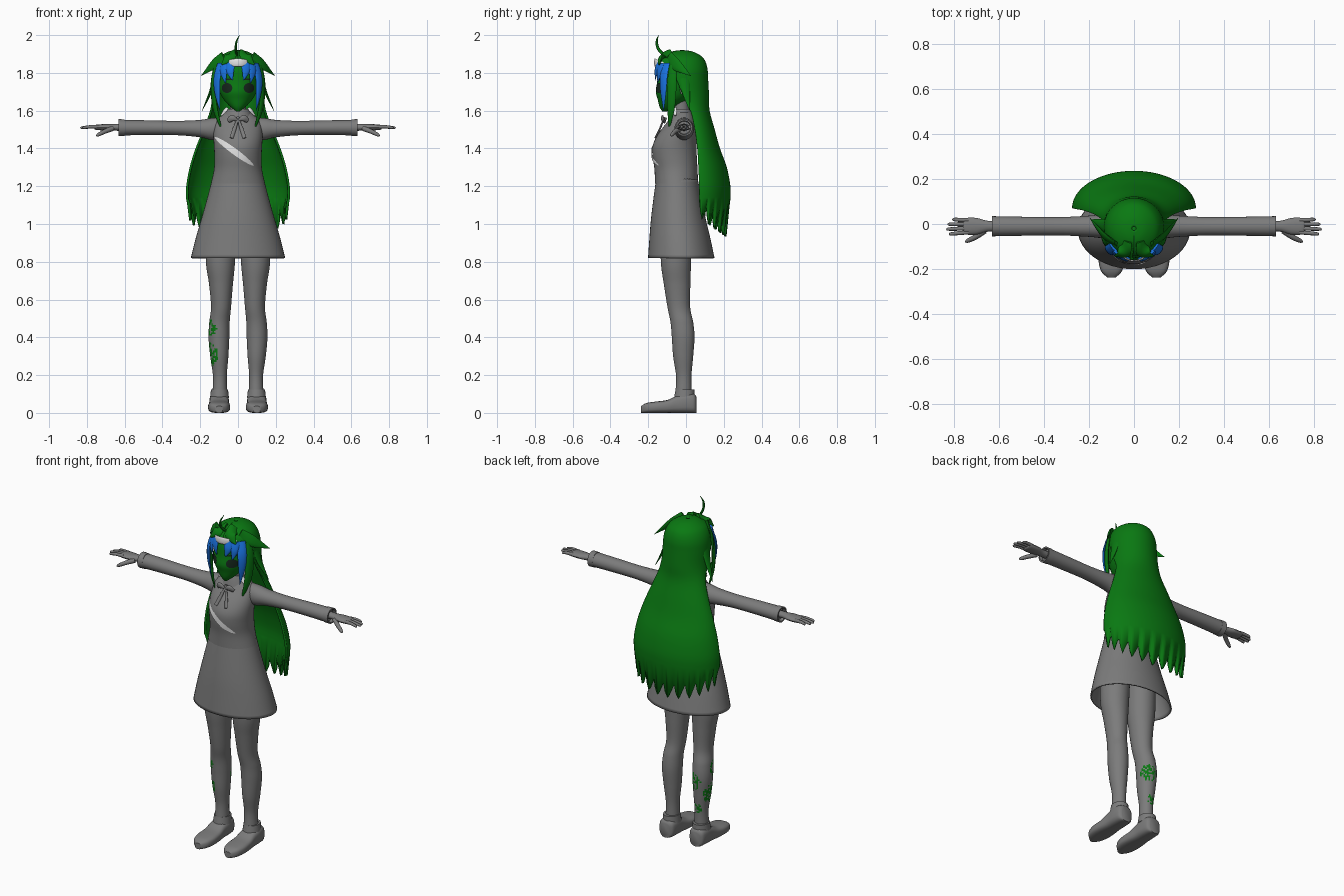
import bpy, bmesh, math, random
from mathutils import Vector

random.seed(4)
if "Cube" in bpy.data.objects:
    bpy.data.objects.remove(bpy.data.objects["Cube"])

X, Y, Z = Vector((1, 0, 0)), Vector((0, 1, 0)), Vector((0, 0, 1))
made = []


def material(name, rgb):
    m = bpy.data.materials.new(name)
    m.use_nodes = True
    m.diffuse_color = (*rgb, 1)
    m.node_tree.nodes["Principled BSDF"].inputs["Base Color"].default_value = (*rgb, 1)
    return m


GREY = material("cloth grey", (0.2, 0.2, 0.2))
GREEN = material("hair green", (0.003, 0.19, 0.006))
BLUE = material("fringe blue", (0.01, 0.17, 0.75))
WHITE = material("pale white", (0.8, 0.8, 0.8))
DARK = material("eye dark", (0.008, 0.02, 0.012))


def build(name, verts, faces, *mats):
    mesh = bpy.data.meshes.new(name)
    mesh.from_pydata(verts, [], faces)
    bm = bmesh.new()
    bm.from_mesh(mesh)
    bmesh.ops.recalc_face_normals(bm, faces=bm.faces)
    bm.to_mesh(mesh)
    bm.free()
    for m in mats:
        mesh.materials.append(m)
    ob = bpy.data.objects.new(name, mesh)
    bpy.context.collection.objects.link(ob)
    made.append(ob)
    return ob


def smooth_path(pts, steps):
    """Catmull-Rom interpolation of rows of numbers."""
    rows = []
    for i in range(len(pts) - 1):
        a, b, c, d = pts[max(i - 1, 0)], pts[i], pts[i + 1], pts[min(i + 2, len(pts) - 1)]
        for k in range(steps):
            t = k / steps
            rows.append([q + t / 2 * (r - p + t * (2 * p - 5 * q + 4 * r - s + t * (3 * (q - r) + s - p)))
                         for p, q, r, s in zip(a, b, c, d)])
    return rows + [list(pts[-1])]


def tube(name, pts, mats, out=None, axis=None, seg=24, steps=4, square=1, caps=True):
    """Loft elliptical sections; each point is x, y, z, half width, half depth."""
    rows = smooth_path(pts, steps)
    verts, faces = [], []
    for i, (x, y, z, w, d) in enumerate(rows):
        c = Vector((x, y, z))
        tan = axis or Vector(rows[min(i + 1, len(rows) - 1)][:3]) - Vector(rows[max(i - 1, 0)][:3])
        side = tan.cross(out or Vector((x, y + 0.02, 0))).normalized()
        up = side.cross(tan).normalized()
        for k in range(seg):
            a = math.tau * k / seg
            u, v = math.cos(a), math.sin(a)
            verts.append(c + side * w * math.copysign(abs(u) ** square, u)
                         + up * d * math.copysign(abs(v) ** square, v))
    for i in range(len(rows) - 1):
        for k in range(seg):
            n = (k + 1) % seg
            faces.append((i * seg + k, i * seg + n, (i + 1) * seg + n, (i + 1) * seg + k))
    if caps:
        faces += [tuple(range(seg)), tuple(range(len(verts) - seg, len(verts)))]
    return build(name, verts, faces, *mats)


def column(name, pts, mats, x=0, **kw):
    """Upright loft; each point is z, centre y, half width, half depth."""
    return tube(name, [(x, cy, z, w, d) for z, cy, w, d in pts], mats, out=-Y, axis=Z, **kw)


def front_y(pts, x, z):
    """Depth of the front of an upright loft."""
    rows = smooth_path(pts, 8)
    _, cy, w, d = min(rows, key=lambda r: abs(r[0] - z))
    return cy - d * math.sqrt(max(0, 1 - (x / w) ** 2))


def patch(name, start, end, width, power, pts, mat, n=18):
    """Thin painted shape lying on the front of a loft."""
    verts, faces = [], []
    for i in range(n + 1):
        u = i / n
        x, z = (start[j] + (end[j] - start[j]) * u for j in (0, 1))
        h = width * (4 * u * (1 - u)) ** power
        verts += [(x, front_y(pts, x, z + k * h) - 0.005, z + k * h) for k in (-1, 0, 1)]
        if i:
            a = 3 * i
            faces += [(a - 3 + j, a + j, a + j + 1, a - 2 + j) for j in (0, 1)]
    build(name, verts, faces, mat)


# Torso, skirt, neck and collar
TORSO = [(1.215, -.05, .143, .114), (1.29, -.053, .127, .114), (1.36, -.06, .125, .117),
         (1.42, -.06, .128, .115), (1.48, -.045, .13, .1), (1.54, -.025, .12, .075),
         (1.58, -.02, .08, .055), (1.6, -.02, .05, .04)]
column("jacket", TORSO, [GREY], seg=40)
patch("chest_stripe", (-.125, 1.46), (.085, 1.31), .02, .6, TORSO, WHITE)
skirt = column("skirt", [(.82, -.025, .25, .176), (.92, -.032, .225, .162), (1.02, -.04, .196, .146),
                         (1.13, -.045, .165, .128), (1.24, -.048, .136, .11)], [GREY], seg=48, caps=False)
skirt.modifiers.new("cloth", "SOLIDIFY").thickness = .008
column("neck", [(1.52, -.02, .045, .045), (1.66, -.03, .042, .042)], [GREY])
column("collar", [(1.55, -.025, .085, .07), (1.585, -.025, .068, .06), (1.61, -.02, .06, .055)], [GREY])

# Ribbon at the throat
tube("ribbon_knot", [(0, -.11, 1.565, .012, .01), (0, -.12, 1.535, .012, .01)], [GREY], out=-Y, seg=10)

# Head and face
HEAD = [(1.595, -.115, .008, .01), (1.62, -.095, .04, .045), (1.66, -.068, .077, .082),
        (1.70, -.052, .097, .108), (1.75, -.037, .11, .116), (1.82, -.03, .112, .116),
        (1.87, -.028, .085, .09), (1.9, -.028, .02, .02)]
column("head", HEAD, [GREEN], seg=36)

LEG = [(.07, -.015, .04, .045), (.12, -.013, .038, .042), (.2, -.012, .037, .041), (.3, -.015, .048, .053),
       (.4, -.015, .055, .06), (.48, -.022, .054, .06), (.56, -.038, .053, .06), (.68, -.047, .063, .07),
       (.8, -.053, .077, .08), (.98, -.05, .08, .085)]
LEG_X = [.095, .096, .096, .099, .101, .098, .09, .09, .093, .09]
SPOTS = [((-.15, -.05, .45), .045), ((-.15, -.03, .31), .06), ((-.075, .035, .38), .05), ((-.1, .04, .22), .03)]

for s, label in ((1, "left"), (-1, "right")):
    # Legs, with blotches on the right one
    leg = tube(label + "_leg", [(s * x, y, z, w, d) for x, (z, y, w, d) in zip(LEG_X, LEG)],
               [GREY, GREEN], out=-Y, axis=Z, seg=36, steps=10)
    if s < 0:
        for p in leg.data.polygons:
            near = any((p.center - Vector(c)).length < r for c, r in SPOTS)
            p.material_index = int(near and random.random() < .65)

    # Shoes
    shoe = [(.055, .03, .085), (.042, .046, .1), (0, .052, .105), (-.05, .052, .09), (-.1, .056, .068),
            (-.16, .058, .06), (-.21, .046, .052), (-.238, .018, .036)]
    tube(label + "_shoe", [(s * .1, y, h / 2, w, h / 2) for y, w, h in shoe], [GREY],
         out=Z, axis=-Y, square=.65)
    column(label + "_shoe_collar", [(.08, -.008, .05, .055), (.125, -.005, .045, .05)], [GREY], x=s * .098)

    # Sleeves with open cuffs
    sleeve = [(.07, 1.505, .045, .06), (.14, 1.503, .052, .058), (.2, 1.505, .047, .046),
              (.32, 1.508, .041, .038), (.48, 1.51, .042, .039), (.615, 1.51, .044, .041)]
    tube(label + "_sleeve", [(s * x, -.01, z, w, d) for x, z, w, d in sleeve], [GREY], out=Z, axis=X)
    tube(label + "_cuff", [(s * x, -.01, 1.51, r, r) for x, r in ((.6, .044), (.632, .045), (.632, .037), (.6, .03))],
         [GREY], out=Z, axis=X, steps=1)

    # Hands
    tube(label + "_palm", [(s * x, -.01, 1.512, w, d) for x, w, d in
                           ((.59, .024, .02), (.65, .024, .018), (.7, .037, .017), (.75, .036, .014), (.76, .02, .008))],
         [GREY], out=Z, axis=X, seg=16)
    for i, tip in enumerate((.822, .833, .828, .808)):
        y = -.037 + .018 * i
        tube(f"{label}_finger_{i + 1}", [(s * .735, y, 1.514, .009, .01), (s * .78, y * 1.1, 1.515, .009, .009),
                                         (s * (tip - .006), y * 1.2, 1.51, .007, .007), (s * tip, y * 1.2, 1.509, .002, .002)],
             [GREY], out=Z, seg=10)
    tube(label + "_thumb", [(s * .665, -.03, 1.505, .014, .014), (s * .705, -.058, 1.49, .012, .012),
                            (s * .74, -.075, 1.472, .009, .009), (s * .75, -.08, 1.466, .002, .002)],
         [GREY], out=Z, seg=10)

    # Bow loops, tails and pale collar corners
    tube(label + "_bow_loop", [(s * .005, -.122, 1.55, .006, .006), (s * .03, -.125, 1.56, .017, .008),
                               (s * .052, -.115, 1.545, .012, .006)], [GREY], out=-Y, seg=10)
    tube(label + "_bow_tail", [(s * .005, -.122, 1.545, .006, .005), (s * .02, -.14, 1.5, .01, .005),
                               (s * .035, -.163, 1.455, .01, .004)], [GREY], out=-Y, seg=10)
    tube(label + "_collar_corner", [(s * .055, -.06, 1.615, .008, .004), (s * .07, -.06, 1.6, .014, .004),
                                    (s * .088, -.055, 1.575, .006, .004)], [WHITE], seg=8)

    # Eyes and ears
    patch(label + "_eye", (s * .03, 1.72), (s * .086, 1.72), .026, .5, HEAD, DARK)
    patch(label + "_brow", (s * .025, 1.765), (s * .08, 1.768), .004, .5, HEAD, DARK)
    tube(label + "_ear", [(s * .108, -.02, 1.69, .008, .006), (s * .116, -.015, 1.72, .018, .01),
                          (s * .118, -.005, 1.76, .012, .006)], [WHITE], seg=12)

    # Blue fringe and green locks, tapering to points
    locks = [
        ("fringe_inner", BLUE, [(.04, -.147, 1.855, .024, .006), (.042, -.157, 1.81, .022, .007), (.028, -.163, 1.76, .001, .001)]),
        ("fringe_middle", BLUE, [(.07, -.132, 1.85, .026, .006), (.076, -.142, 1.8, .021, .007), (.066, -.15, 1.745, .001, .001)]),
        ("fringe_outer", BLUE, [(.092, -.105, 1.85, .025, .006), (.11, -.118, 1.78, .026, .009),
                                (.11, -.12, 1.7, .02, .009), (.095, -.118, 1.595, .001, .001)]),
        ("long_lock", GREEN, [(.118, -.07, 1.84, .02, .007), (.131, -.075, 1.74, .027, .01),
                              (.12, -.08, 1.61, .022, .01), (.085, -.09, 1.495, .001, .001)]),
        ("upper_wing", GREEN, [(.075, -.09, 1.885, .03, .008), (.135, -.05, 1.84, .03, .008), (.195, .025, 1.785, .001, .001)]),
        ("lower_wing", GREEN, [(.125, -.01, 1.78, .03, .008), (.145, .0, 1.7, .022, .008), (.19, .02, 1.6, .001, .001)]),
        ("crown_lock", GREEN, [(.03, -.075, 1.905, .03, .012), (.045, -.13, 1.882, .032, .012), (.085, -.142, 1.845, .004, .004)]),
    ]
    for part, mat, pts in locks:
        tube(f"{label}_{part}", [(s * p[0], *p[1:]) for p in pts], [mat], seg=10, steps=6)

# Hair band
band = [(.092 * math.sin(a), -.03 - .135 * math.cos(a), 1.822 + .033 * math.cos(a * 1.1), .019 * math.cos(a) + .002, .004)
        for a in (i * .2 - 1.2 for i in range(13))]
tube("hair_band", band, [WHITE], seg=10, steps=2)

# Cowlick
tube("cowlick", [(-.005, -.11, 1.89, .008, .006), (-.012, -.145, 1.925, .008, .006),
                 (-.008, -.155, 1.965, .006, .005), (.008, -.145, 2.0, .001, .001)], [GREEN], out=X, seg=8, steps=6)

# Crown and long back hair: height, half width, centre y, half depth, arc in degrees
MANE = [(1.92, .01, -.02, .01, 180), (1.913, .05, -.02, .055, 180), (1.89, .092, -.02, .1, 180),
        (1.862, .115, -.02, .122, 180), (1.82, .13, -.017, .131, 128), (1.77, .135, -.014, .131, 108),
        (1.68, .137, 0, .122, 98), (1.6, .148, .03, .095, 94), (1.5, .185, .05, .102, 92),
        (1.4, .225, .06, .12, 90), (1.3, .256, .066, .15, 90), (1.2, .274, .07, .165, 90), (1.13, .274, .07, .165, 90)]
COLS, TOOTH = 96, 8
rows = smooth_path(MANE, 4)
verts, faces = [], []
for z, w, cy, d, arc in rows + [None]:
    for k in range(COLS + 1):
        u = 2 * k / COLS - 1
        if verts and z is None:
            break
        t = u * math.radians(min(arc, 180))
        verts.append((w * math.sin(t), cy + d * math.cos(t), z))
    if z == MANE[-1][0]:
        break
for k in range(COLS + 1):  # pointed ends, longest at the middle
    t = (2 * k / COLS - 1) * math.pi / 2
    saw = abs((k % TOOTH) / TOOTH - .6) * 1.6
    verts.append((.262 * math.sin(t), .07 + .145 * math.cos(t), 1.03 - .1 * math.cos(t) + .09 * min(saw, 1)))
for i in range(len(rows)):
    for k in range(COLS):
        a = i * (COLS + 1) + k
        faces.append((a, a + 1, a + COLS + 2, a + COLS + 1))
mane = build("back_hair", verts, faces, GREEN)
mane.modifiers.new("hair thickness", "SOLIDIFY").thickness = .012

# Smooth shading with sharp edges kept
for ob in bpy.context.selected_objects:
    ob.select_set(False)
for ob in made:
    ob.select_set(True)
bpy.context.view_layer.objects.active = made[0]
bpy.ops.object.shade_smooth_by_angle(angle=math.radians(40))
